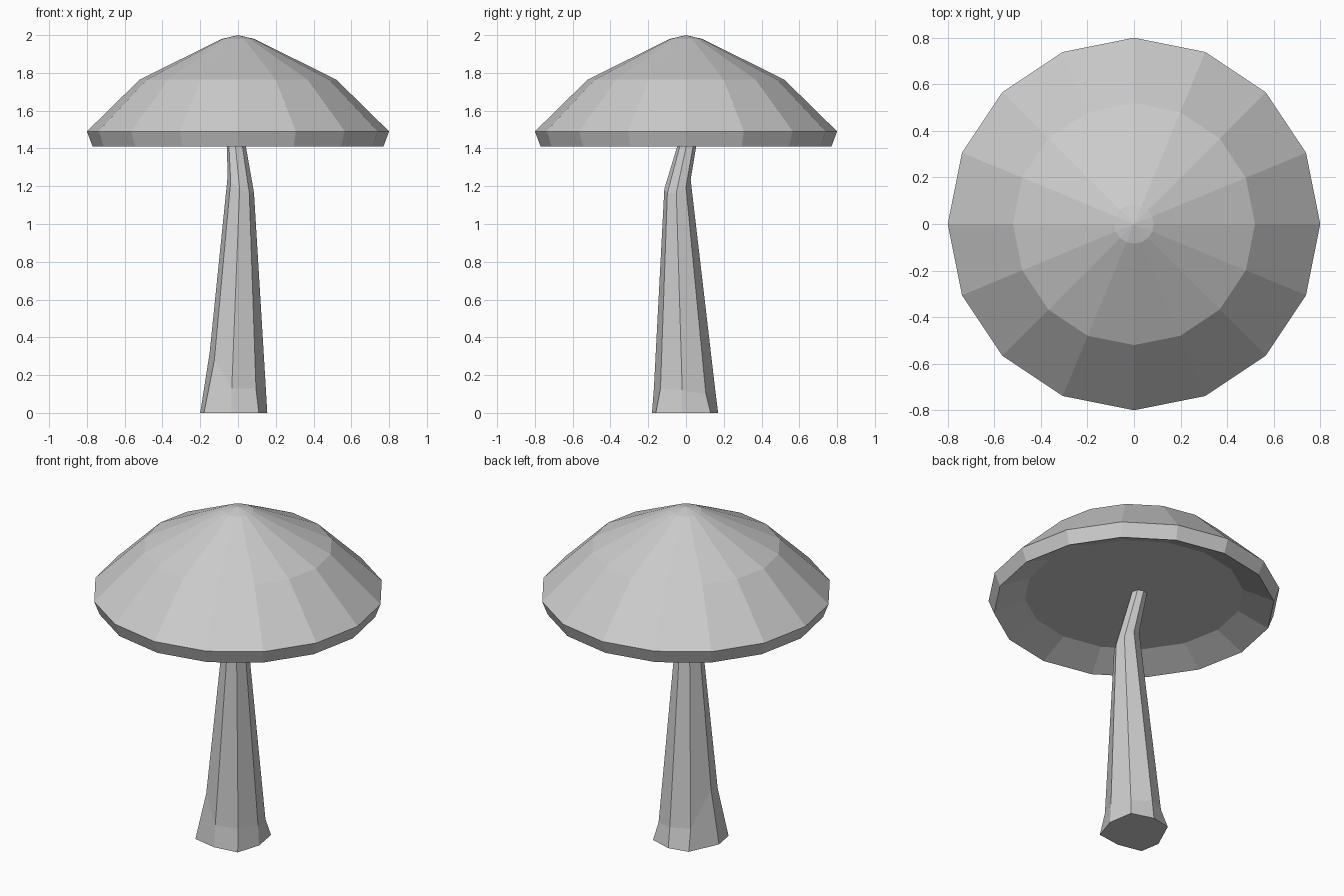
import bpy
import bmesh
from math import cos, sin, pi

old = bpy.data.objects.get("Cube")
if old:
    bpy.data.objects.remove(old, do_unlink=True)


def make_material(name, colour):
    mat = bpy.data.materials.new(name)
    mat.use_nodes = True
    mat.diffuse_color = colour
    mat.node_tree.nodes["Principled BSDF"].inputs["Base Color"].default_value = colour
    return mat


def circle(radius, z, sides, phase=0.0, centre=(0, 0), tilt=(0, 0)):
    """Ring of points, optionally shifted and tilted."""
    points = []
    for i in range(sides):
        a = phase + 2 * pi * i / sides
        dx, dy = radius * cos(a), radius * sin(a)
        points.append((centre[0] + dx, centre[1] + dy, z + tilt[0] * dx + tilt[1] * dy))
    return points


def loft(name, rings, mat, tip=None):
    """Skin a stack of rings from bottom to top; the top is a tip or a flat cap."""
    bm = bmesh.new()
    loops = [[bm.verts.new(p) for p in ring] for ring in rings]
    n = len(loops[0])
    for low, high in zip(loops, loops[1:]):
        for i in range(n):
            j = (i + 1) % n
            bm.faces.new((low[i], low[j], high[j], high[i]))
    bm.faces.new(loops[0][::-1])
    if tip:
        top = bm.verts.new(tip)
        for i in range(n):
            bm.faces.new((loops[-1][i], loops[-1][(i + 1) % n], top))
    else:
        bm.faces.new(loops[-1])
    bmesh.ops.recalc_face_normals(bm, faces=bm.faces)
    mesh = bpy.data.meshes.new(name)
    bm.to_mesh(mesh)
    bm.free()
    mesh.materials.append(mat)
    obj = bpy.data.objects.new(name, mesh)
    bpy.context.collection.objects.link(obj)
    return obj


grey = make_material("plain grey", (0.6, 0.6, 0.6, 1))

# Cap: recessed underside, slanted rim, two-step dome and a shallow tip
cap_profile = [(0.60, 1.49), (0.77, 1.41), (0.80, 1.49), (0.52, 1.765), (0.085, 1.98)]
loft("cap", [circle(r, z, 16) for r, z in cap_profile], grey, tip=(0, 0, 2))

# Stem: uneven flared foot, leaning shaft and a bent neck
foot = [(0.155, -0.02), (0.13, 0.13), (0, 0.17), (-0.12, 0.145),
        (-0.20, -0.03), (-0.18, -0.15), (-0.035, -0.18), (0.11, -0.16)]
ankle = [(0.148, -0.02, 0.12), (0.11, 0.105, 0.1), (0, 0.155, 0.12), (-0.105, 0.105, 0.12),
         (-0.15, -0.025, 0.32), (-0.125, -0.125, 0.28), (-0.033, -0.17, 0.13), (0.095, -0.135, 0.13)]
phase = -0.09
loft("stem", [
    [(x, y, 0) for x, y in foot],
    ankle,
    circle(0.07, 1.21, 8, phase, (0.015, -0.045), (-0.6, 0.4)),
    circle(0.045, 1.49, 8, phase, (-0.017, 0.022)),
], grey)
